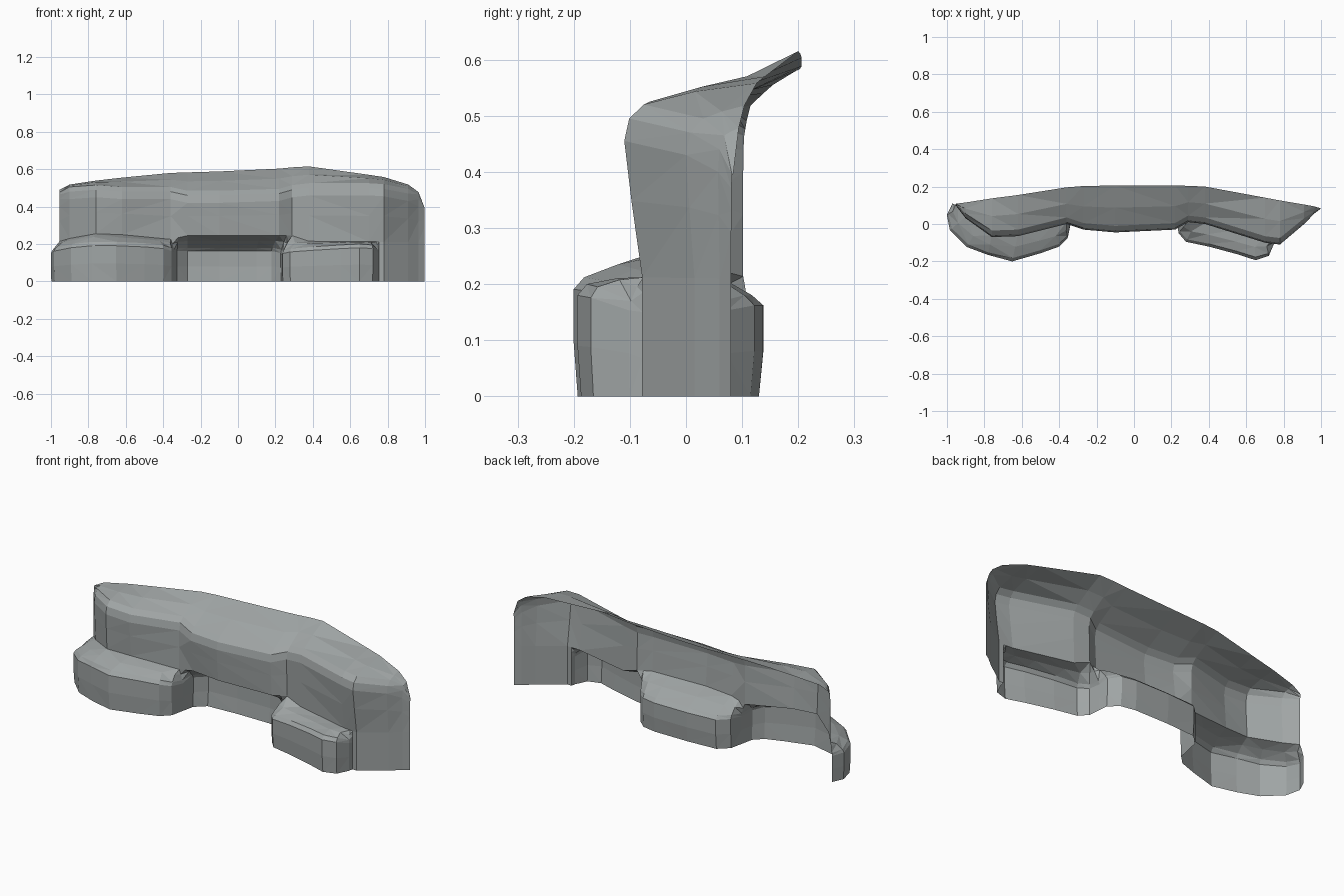
import bpy, bmesh

grey = bpy.data.materials.new("stone grey")
grey.diffuse_color = (0.35, 0.375, 0.375, 1)


def loft(name, rows):
    """Open faceted sheet through a list of equally long point rows."""
    bm = bmesh.new()
    grid = [[bm.verts.new(p) for p in row] for row in rows]
    for a, b in zip(grid, grid[1:]):
        for i in range(len(a) - 1):
            bm.faces.new((a[i], b[i], b[i + 1], a[i + 1]))
    bmesh.ops.remove_doubles(bm, verts=bm.verts, dist=0.0005)
    bmesh.ops.triangulate(bm, faces=bm.faces)
    mesh = bpy.data.meshes.new(name)
    bm.to_mesh(mesh)
    bm.free()
    mesh.materials.append(grey)
    obj = bpy.data.objects.new(name, mesh)
    bpy.context.collection.objects.link(obj)
    return obj


# backrest stations: x, y at bottom, y at bulge, z of front top, y of rear rim, z of rear rim
BACK = [
    (-.955, .102, .102, .46, .108, .49),
    (-.90, .040, .030, .50, .115, .518),
    (-.76, -.060, -.070, .51, .137, .539),
    (-.62, -.050, -.065, .50, .155, .555),
    (-.36, .000, .000, .50, .196, .58),
    (-.27, -.010, -.030, .48, .203, .583),
    (-.10, -.030, -.045, .48, .206, .588),
    (.22, -.020, -.030, .49, .206, .603),
    (.29, .015, .010, .51, .204, .610),
    (.38, .005, .000, .52, .200, .615),
    (.70, -.072, -.100, .52, .141, .570),
    (.78, -.078, -.110, .515, .126, .558),
    (.91, .015, .000, .49, .104, .518),
    (.965, .060, .057, .46, .094, .478),
    (.997, .080, .081, .39, .084, .395),
]
# height at which the seats meet the backrest: x, z
FOOT = [(-1, .20), (-.90, .23), (-.76, .255), (-.62, .25), (-.36, .225), (-.27, .245),
        (.29, .245), (.38, .215), (1, .21)]


def lookup(table, x):
    """Second column of a table, interpolated at x."""
    x = min(max(x, table[0][0]), table[-1][0])
    for a, b in zip(table, table[1:]):
        if x <= b[0]:
            return a[1] + (x - a[0]) / (b[0] - a[0]) * (b[1] - a[1])


def back_front(x):
    return lookup(BACK, x)


def foot_z(x):
    return lookup(FOOT, x)


# backrest with its sloping top
rows = []
for x, yb, ym, zt, yr, zr in BACK:
    foot = foot_z(x)
    lip = min(0.035, (yr - ym) * 0.3)
    yl, zl = ym + lip, zt + .005
    rows.append([(x, yb, foot), (x, yb * .4 + ym * .6, foot + (zt - foot) * .45),
                 (x, ym, zt - .06), (x, ym + lip * .25, zt - .02), (x, yl, zl),
                 (x, yl + (yr - yl) * .45, zl + (zr - zl) * .45 + (yr - yl) * .03),
                 (x, yr, zr)])
loft("backrest", rows)

# right end panel reaching the floor
loft("end_panel", [[(x, back_front(x), z) for z in (0, .1, .212)]
                   for x in (.755, .78, .91, .965, .997)])


def seat(name, stations):
    """Front wall of a seat, rounded over and run back to the backrest foot."""
    rows = []
    for x, y, zt, xs in stations:
        ys, zs = back_front(xs), foot_z(xs)
        mix = lambda t: (x + (xs - x) * t, y + (ys - y) * t)
        rows.append([(x, y, 0), (*mix(-.05), zt * .45), (*mix(-.05), zt * .9),
                     (*mix(.08), zt), (*mix(.5), zt * .5 + zs * .5 + .004), (xs, ys, zs)])
    loft(name, rows)


# seats: x, y, height of the wall, and the x where it meets the backrest
LEFT = [(-.97, .11, .16, -.955), (-.998, .05, .165, -.94), (-.98, -.03, .18, -.90),
        (-.89, -.118, .20, -.83), (-.78, -.16, .212, -.76), (-.65, -.193, .212, -.62),
        (-.50, -.15, .205, -.52), (-.40, -.115, .195, -.44), (-.355, -.07, .18, -.37),
        (-.34, .00, .17, -.36)]
RIGHT = [(.235, .02, .16, .29), (.24, -.045, .165, .29), (.28, -.09, .175, .33),
         (.40, -.115, .185, .38), (.55, -.155, .195, .54), (.65, -.187, .20, .64),
         (.72, -.165, .195, .70), (.75, -.10, .17, .74), (.755, -.077, .15, .755)]
MIDDLE = [(-.34, .00, .17, -.36), (-.325, .07, .18, -.32), (-.27, .12, .18, -.27),
          (-.10, .13, .18, -.10), (.10, .13, .18, .12), (.18, .115, .18, .22),
          (.23, .07, .17, .26), (.235, .02, .16, .29)]
seat("left_seat", LEFT)
seat("right_seat", RIGHT)
seat("middle_recess", MIDDLE)
